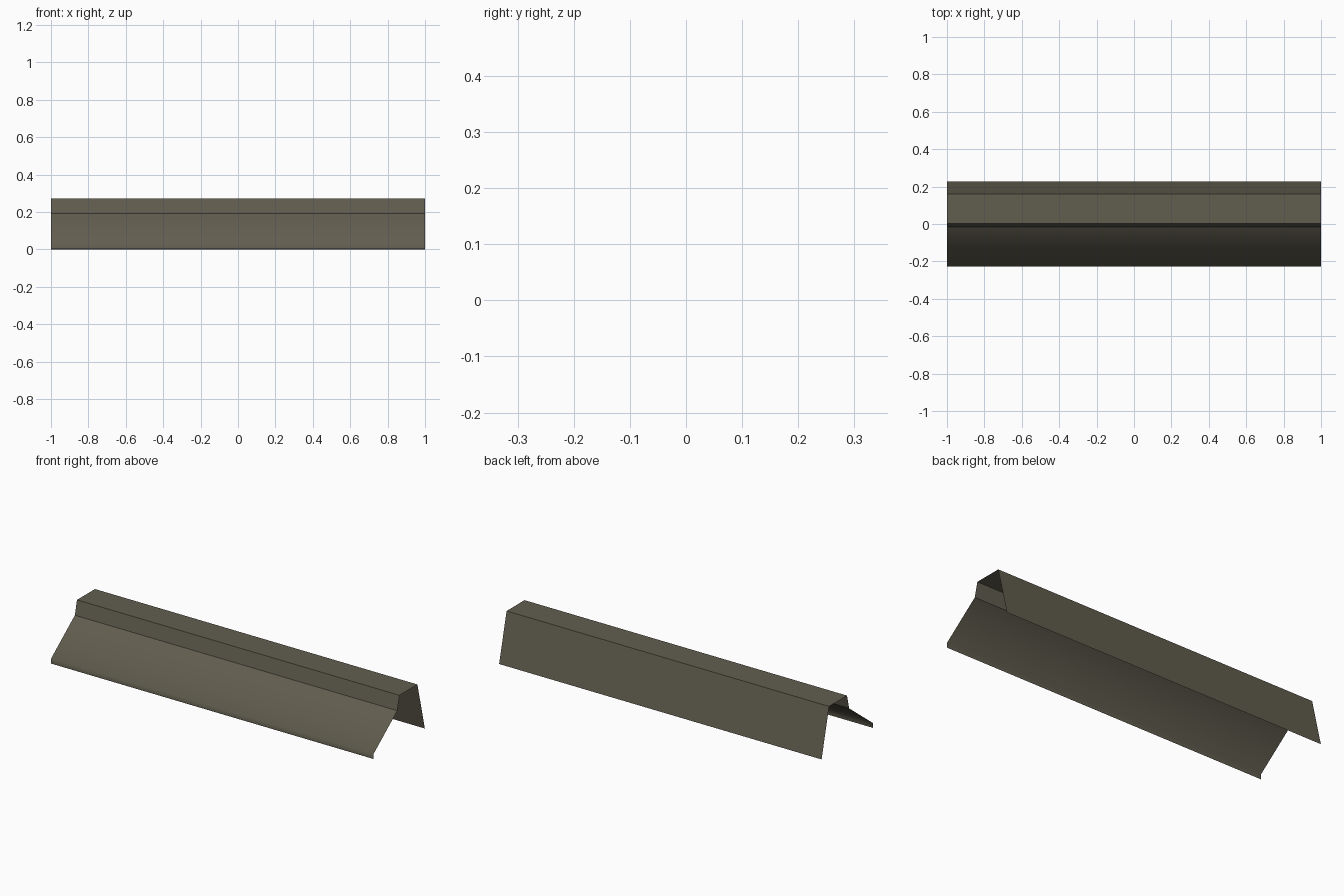
import bpy
import bmesh

if "Cube" in bpy.data.objects:
    bpy.data.objects.remove(bpy.data.objects["Cube"])

# one flat olive-grey colour
mat = bpy.data.materials.new("olive grey")
mat.diffuse_color = (0.120, 0.110, 0.078, 1.0)
mat.use_nodes = True
mat.node_tree.nodes["Principled BSDF"].inputs["Base Color"].default_value = mat.diffuse_color


def extrude_sheet(name, profile, smooth):
    """Sweep an open (y, z) profile along x from -1 to 1 as a thin sheet."""
    bm = bmesh.new()
    left = [bm.verts.new((-1.0, y, z)) for y, z in profile]
    right = [bm.verts.new((1.0, y, z)) for y, z in profile]
    for i in range(len(profile) - 1):
        f = bm.faces.new((left[i], right[i], right[i + 1], left[i + 1]))
        f.smooth = smooth
    bm.normal_update()
    mesh = bpy.data.meshes.new(name)
    bm.to_mesh(mesh)
    bm.free()
    mesh.materials.append(mat)
    obj = bpy.data.objects.new(name, mesh)
    bpy.context.collection.objects.link(obj)
    return obj


# sloping front apron with its turned-down lip, softly shaded together
extrude_sheet("front_apron", [(-0.228, 0.003), (-0.227, 0.031), (-0.017, 0.193)], True)

# ridge cap: short riser, flat top and leaning back wall with crisp folds
extrude_sheet("ridge_cap", [(-0.017, 0.193), (0.002, 0.272), (0.161, 0.272), (0.227, 0.0)], False)
